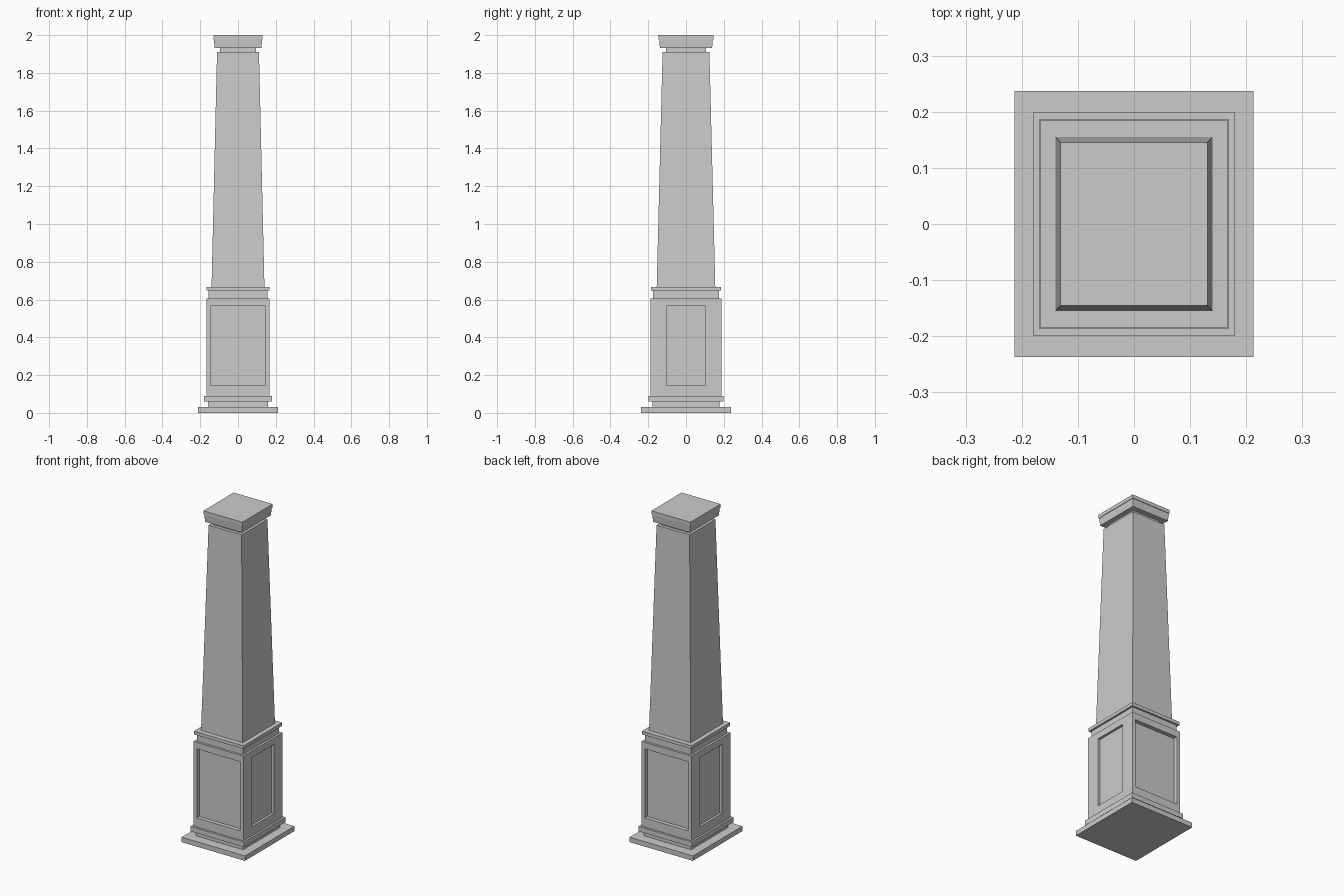
import bpy
import bmesh

if "Cube" in bpy.data.objects:
    bpy.data.objects.remove(bpy.data.objects["Cube"])


def block(name, z0, z1, bottom, top=None):
    """Rectangular block or taper; bottom/top are (half x, half y)."""
    top = top or bottom
    bm = bmesh.new()
    bmesh.ops.create_cube(bm, size=2)
    for v in bm.verts:
        hx, hy = top if v.co.z > 0 else bottom
        v.co = (v.co.x * hx, v.co.y * hy, z1 if v.co.z > 0 else z0)
    me = bpy.data.meshes.new(name)
    bm.to_mesh(me)
    bm.free()
    ob = bpy.data.objects.new(name, me)
    bpy.context.collection.objects.link(ob)
    return ob


# Base mouldings
block("base_plinth", 0.0, 0.03, (0.213, 0.237))
block("base_neck", 0.03, 0.06, (0.158, 0.177))
block("base_moulding", 0.06, 0.09, (0.18, 0.199))

# Pedestal with a recessed panel on every side
BX, BY = 0.168, 0.187
pedestal = block("pedestal", 0.09, 0.605, (BX, BY))
for axis, half, depth in (("x", 0.104, 0.015), ("y", 0.146, 0.025)):
    for side in (-1, 1):
        size = (depth, half) if axis == "x" else (half, depth)
        cutter = block(f"panel_cutter_{axis}_{side}", 0.145, 0.565, size)
        if axis == "x":
            cutter.location.x = side * BX
        else:
            cutter.location.y = side * BY
        cutter.hide_render = True
        cutter.hide_viewport = True
        mod = pedestal.modifiers.new("panel", 'BOOLEAN')
        mod.operation = 'DIFFERENCE'
        mod.solver = 'EXACT'
        mod.object = cutter

# Pedestal cap
block("pedestal_neck", 0.605, 0.647, (0.155, 0.174))
block("pedestal_cap", 0.647, 0.667, (0.167, 0.185))

# Tapered shaft
block("shaft", 0.667, 1.91, (0.14, 0.155), (0.111, 0.124))

# Capital
block("capital_neck", 1.91, 1.932, (0.094, 0.105))
block("capital_block", 1.932, 1.978, (0.124, 0.138), (0.128, 0.142))
block("capital_slab", 1.978, 2.0, (0.131, 0.145))
